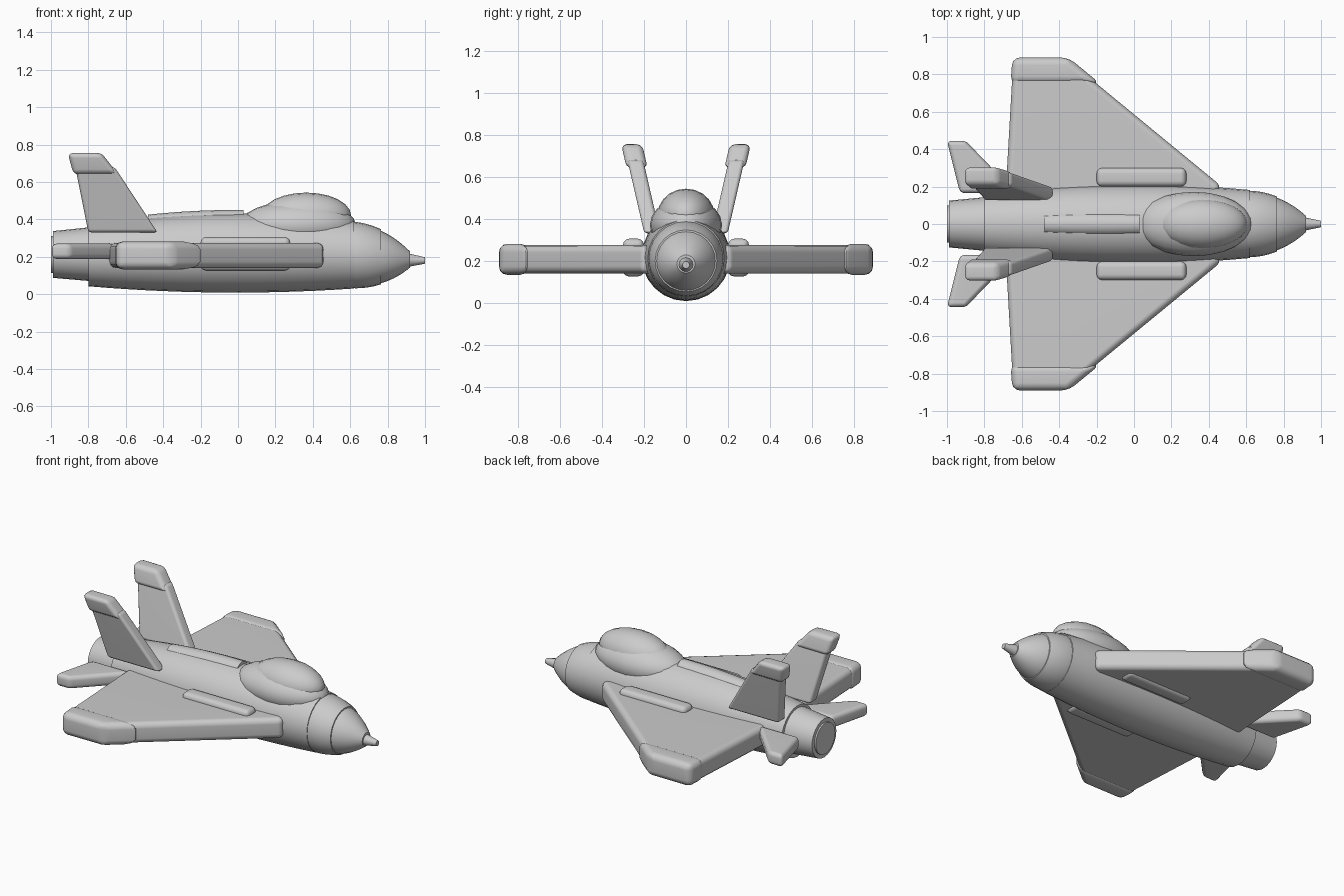
import bpy, bmesh, math
from mathutils import Matrix, Vector

default_cube = bpy.data.objects.get("Cube")
if default_cube:
    bpy.data.objects.remove(default_cube, do_unlink=True)

shade = (0.6, 0.6, 0.6, 1)
grey = bpy.data.materials.new("light grey")
grey.use_nodes = True
grey.diffuse_color = shade
grey.node_tree.nodes["Principled BSDF"].inputs["Base Color"].default_value = shade


def finish(name, bm):
    """Turn the mesh data into a smooth shaded object that keeps its sharp edges."""
    bmesh.ops.recalc_face_normals(bm, faces=bm.faces)
    mesh = bpy.data.meshes.new(name)
    bm.to_mesh(mesh)
    bm.free()
    mesh.materials.append(grey)
    obj = bpy.data.objects.new(name, mesh)
    bpy.context.collection.objects.link(obj)
    bpy.ops.object.select_all(action='DESELECT')
    obj.select_set(True)
    bpy.context.view_layer.objects.active = obj
    bpy.ops.object.shade_smooth_by_angle(angle=math.radians(40))
    return obj


def tube(name, start, end, radii, heights, swell=0, lift=0, steps=8, sides=24):
    """Round body along x; swell and lift bow its radius and its centre line."""
    bm = bmesh.new()
    rings = []
    for step in range(steps + 1):
        t = step / steps
        bow = t * (1 - t)
        radius = radii[0] + (radii[1] - radii[0]) * t + swell * bow
        height = heights[0] + (heights[1] - heights[0]) * t + lift * bow
        x = start + (end - start) * t
        angles = [math.tau * side / sides for side in range(sides)]
        rings.append([bm.verts.new((x, radius * math.cos(a), height + radius * math.sin(a)))
                      for a in angles])
    for ring, following in zip(rings, rings[1:]):
        for side in range(sides):
            bm.faces.new((ring[side - 1], ring[side], following[side], following[side - 1]))
    bm.faces.new(rings[0])
    bm.faces.new(rings[-1])
    return finish(name, bm)


def dome(name, centre, radii):
    """Ellipsoid whose poles point along the aircraft."""
    bm = bmesh.new()
    bmesh.ops.create_uvsphere(bm, u_segments=20, v_segments=12, radius=1)
    bmesh.ops.rotate(bm, verts=bm.verts, matrix=Matrix.Rotation(math.pi / 2, 3, 'Y'))
    bmesh.ops.scale(bm, verts=bm.verts, vec=radii)
    bmesh.ops.translate(bm, verts=bm.verts, vec=centre)
    return finish(name, bm)


def slab_pair(name, outline, middle, thickness, rounding, place):
    """Flat panel with rounded edges, repeated on the other side of the aircraft."""
    bm = bmesh.new()
    face = bm.faces.new([bm.verts.new(place(u, v, middle - thickness / 2)) for u, v in outline])
    across = Vector(place(0, 0, thickness)) - Vector(place(0, 0, 0))
    extruded = bmesh.ops.extrude_face_region(bm, geom=[face], use_keep_orig=True)
    moved = [item for item in extruded["geom"] if isinstance(item, bmesh.types.BMVert)]
    bmesh.ops.translate(bm, verts=moved, vec=across)
    bmesh.ops.recalc_face_normals(bm, faces=bm.faces)
    bmesh.ops.bevel(bm, geom=bm.edges[:], offset=rounding, segments=3,
                    profile=0.5, affect='EDGES', clamp_overlap=True)
    panel = finish(name, bm)
    mirror = panel.modifiers.new("other side", 'MIRROR')
    mirror.use_axis = (False, True, False)
    normals = panel.modifiers.new("flat sides", 'WEIGHTED_NORMAL')
    normals.keep_sharp = True
    return panel


def level(x, y, depth):
    return (x, y, depth)


def canted(x, z, depth):
    return (x, 0.085 + 0.23 * z + depth, z)


# Fuselage, nose and engine
tube("fuselage", -0.8, 0.62, (0.165, 0.182), (0.207, 0.212), swell=0.15, lift=0.04, steps=14)
tube("nose_band", 0.61, 0.765, (0.178, 0.147), (0.21, 0.2), swell=0.03)
tube("nose_cone", 0.75, 0.92, (0.145, 0.043), (0.2, 0.185), swell=0.05)
tube("nose_probe", 0.9, 1, (0.038, 0.017), (0.182, 0.18), steps=2, sides=12)
tube("engine_nozzle", -0.99, -0.78, (0.125, 0.145), (0.212, 0.214), steps=2)
tube("engine_plug", -1, -0.97, (0.1, 0.1), (0.212, 0.212), steps=1)

# Dorsal spine and cockpit
tube("spine", -0.48, 0.03, (0.055, 0.06), (0.37, 0.39), swell=0.03, sides=16)
dome("canopy_frame", (0.32, 0, 0.37), (0.31, 0.172, 0.13))
dome("canopy_bubble", (0.365, 0, 0.42), (0.24, 0.135, 0.123))

# Wings with tip caps and pods
slab_pair("wing", [(-0.69, 0.1), (-0.65, 0.8), (-0.26, 0.8), (0.47, 0.2), (0.4, 0.1)],
          middle=0.207, thickness=0.135, rounding=0.035, place=level)
slab_pair("wing_tip", [(-0.66, 0.75), (-0.65, 0.89), (-0.35, 0.89), (-0.18, 0.75)],
          middle=0.207, thickness=0.148, rounding=0.04, place=level)
slab_pair("wing_pod", [(-0.2, 0.2), (-0.2, 0.3), (0.28, 0.3), (0.28, 0.2)],
          middle=0.215, thickness=0.18, rounding=0.03, place=level)

# Canted tail fins with caps
slab_pair("tail_fin", [(-0.8, 0.33), (-0.87, 0.68), (-0.66, 0.68), (-0.43, 0.33)],
          middle=0, thickness=0.075, rounding=0.018, place=canted)
slab_pair("fin_cap", [(-0.88, 0.64), (-0.91, 0.755), (-0.73, 0.755), (-0.64, 0.64)],
          middle=0, thickness=0.1, rounding=0.028, place=canted)

# Rear stabilizers
slab_pair("stabilizer", [(-0.93, 0.165), (-1, 0.445), (-0.9, 0.445), (-0.63, 0.165)],
          middle=0.229, thickness=0.082, rounding=0.025, place=level)
